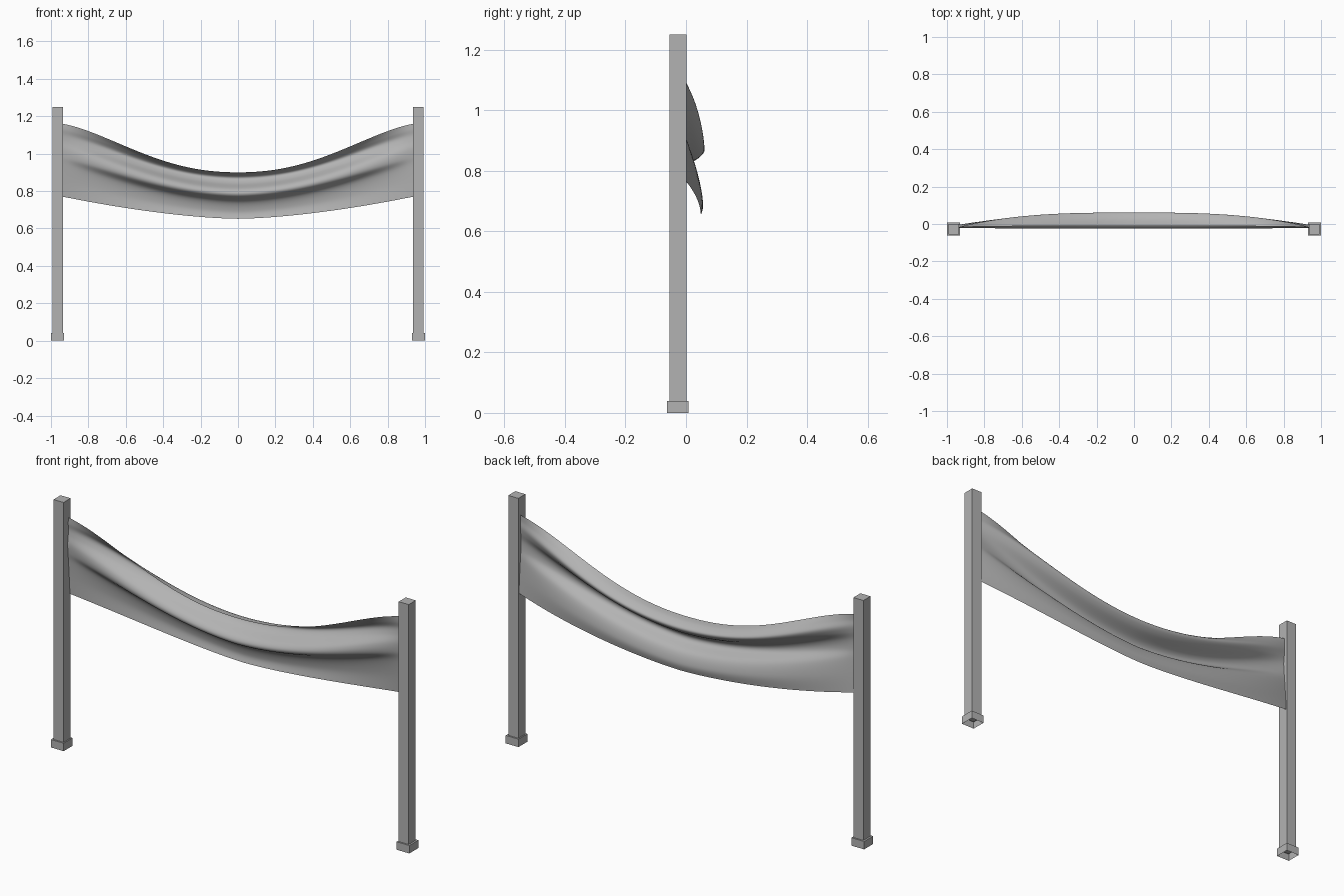
import bpy, bmesh

if "Cube" in bpy.data.objects:
    bpy.data.objects.remove(bpy.data.objects["Cube"])

grey = bpy.data.materials.new("grey")
grey.diffuse_color = (0.45, 0.45, 0.45, 1)
grey.use_nodes = True
grey.node_tree.nodes["Principled BSDF"].inputs["Base Color"].default_value = grey.diffuse_color

def box(name, cx, cy, z0, z1, w, open_bottom=False):
    bm = bmesh.new()
    bmesh.ops.create_cube(bm, size=1)
    for v in bm.verts:
        v.co = (cx + v.co.x * w, cy + v.co.y * w, (z0 + z1) / 2 + v.co.z * (z1 - z0))
    bm.normal_update()
    if open_bottom:
        bmesh.ops.delete(bm, geom=[f for f in bm.faces if f.normal.z < -0.5], context='FACES')
    add_object(name, bm)

def add_object(name, bm, smooth=False):
    mesh = bpy.data.meshes.new(name)
    bm.to_mesh(mesh)
    bm.free()
    mesh.materials.append(grey)
    for p in mesh.polygons:
        p.use_smooth = smooth
    bpy.context.collection.objects.link(bpy.data.objects.new(name, mesh))

# Square posts with a small hollow foot block each
for side, s in (("left", -1), ("right", 1)):
    box(side + "_post", s * 0.963, -0.027, 0.03, 1.25, 0.056)
    box(side + "_foot", s * 0.9645, -0.027, 0.0, 0.04, 0.071, open_bottom=True)

# Cloth cross-sections, top edge to bottom edge: (y, z) mid-span and at the post
MID = [(-.010, .900), (.030, .893), (.061, .871), (.042, .842), (-.014, .808),
       (-.020, .776), (.035, .742), (.056, .69), (.049, .652)]
END = [(-.016, 1.16), (-.018, 1.13), (-.016, 1.10), (-.018, 1.07), (-.022, 1.03),
       (-.020, .985), (-.016, .94), (-.010, .86), (-.004, .77)]

def spline(pts, t):
    """Catmull-Rom point at t in 0..1 along pts."""
    n = len(pts) - 1
    i = min(int(t * n), n - 1)
    f = t * n - i
    a, b, c, d = (pts[min(max(i + k, 0), n)] for k in (-1, 0, 1, 2))
    return [0.5 * (2 * q + (r - p) * f + (2 * p - 5 * q + 4 * r - s) * f * f
            + (3 * q - p - 3 * r + s) * f ** 3) for p, q, r, s in zip(a, b, c, d)]

# Draped cloth: blend the sections along the span, the top sagging more than the hem
NX, NV, HALF = 64, 48, 0.936
bm = bmesh.new()
grid = []
for i in range(NX + 1):
    x = -1 + 2 * i / NX
    u = abs(x)
    top = u * u + 1.3 * u ** 3 * (1 - u)
    hem = u ** 1.6
    fy = u ** 3
    row = []
    for j in range(NV + 1):
        v = j / NV
        ym, zm = spline(MID, v)
        ye, ze = spline(END, v)
        fz = top + (hem - top) * v
        row.append(bm.verts.new((x * HALF, ym + (ye - ym) * fy, zm + (ze - zm) * fz)))
    grid.append(row)
for i in range(NX):
    for j in range(NV):
        bm.faces.new((grid[i][j], grid[i][j + 1], grid[i + 1][j + 1], grid[i + 1][j]))
add_object("hanging_cloth", bm, smooth=True)
